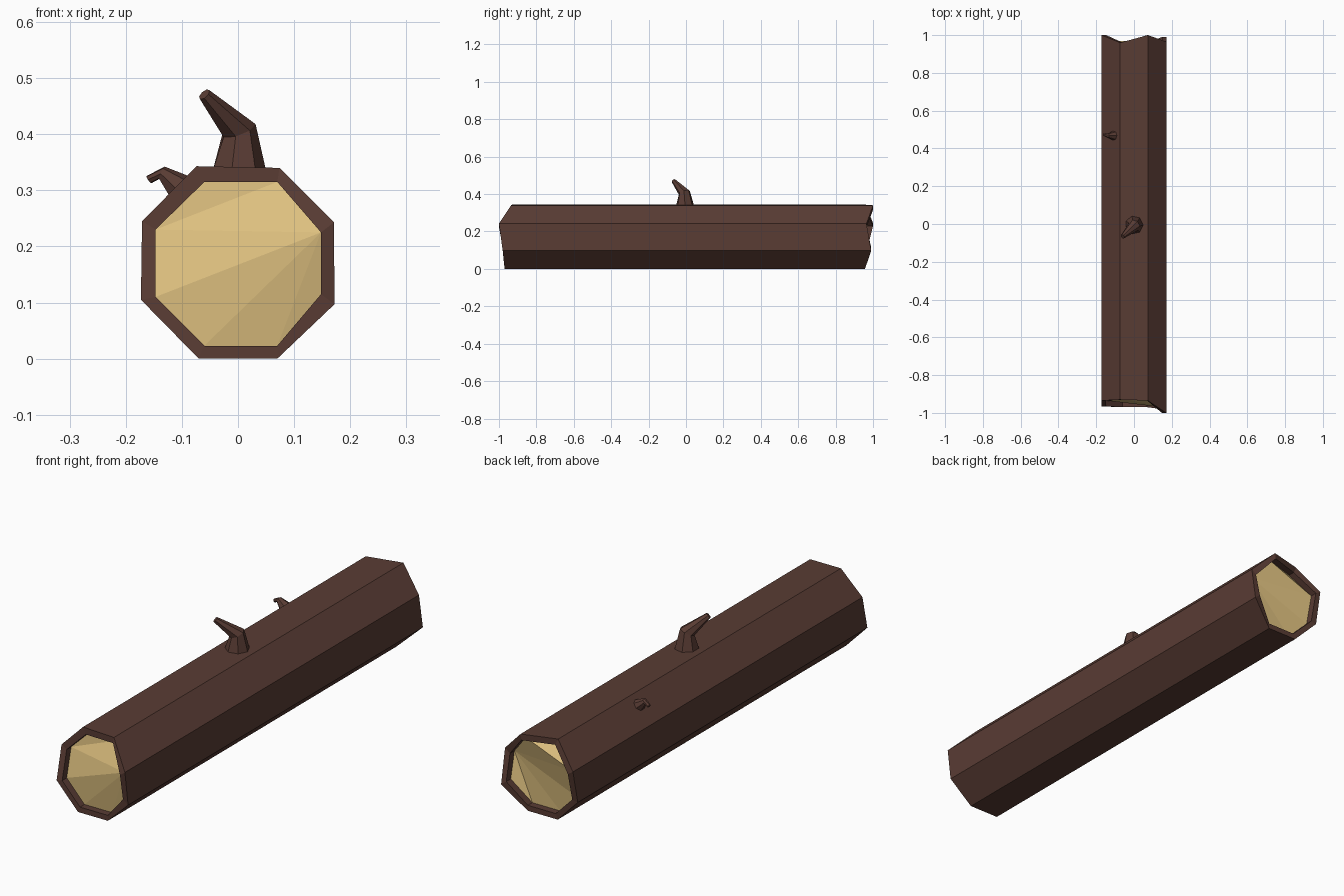
import bpy, math
from mathutils import Vector

if "Cube" in bpy.data.objects:
    bpy.data.objects.remove(bpy.data.objects["Cube"])


def material(name, colour):
    m = bpy.data.materials.new(name)
    m.diffuse_color = (*colour, 1)
    m.use_nodes = True
    m.node_tree.nodes["Principled BSDF"].inputs["Base Color"].default_value = m.diffuse_color
    return m


BARK = material("bark", (0.10, 0.045, 0.034))
WOOD = material("cut_wood", (0.72, 0.52, 0.21))


def add_object(name, verts, faces, mat):
    me = bpy.data.meshes.new(name)
    me.from_pydata(verts, [], faces)
    me.materials.append(mat)
    me.update()
    ob = bpy.data.objects.new(name, me)
    bpy.context.collection.objects.link(ob)
    return ob


def bridge(rings, n):
    return [(r * n + i, r * n + (i + 1) % n, (r + 1) * n + (i + 1) % n, (r + 1) * n + i)
            for r in range(rings - 1) for i in range(n)]


# Octagonal cross-sections (x, z), starting bottom left, and jagged end depths
OUTER = [(-.07, 0), (.07, 0), (.172, .097), (.171, .243),
         (.074, .34), (-.074, .343), (-.171, .245), (-.173, .105)]
INNER = [(-.06, .023), (.07, .023), (.148, .115), (.148, .225),
         (.07, .315), (-.06, .315), (-.147, .23), (-.147, .11)]
FRONT = [-.97, -.97, -.98, -1.0, -.935, -.93, -.935, -.965]
BACK = [.957, .957, .99, .965, 1.0, .96, 1.0, .97]
RECESS = 0.03


def ring(profile, depths, shift=0):
    return [(x, y + shift, z) for (x, z), y in zip(profile, depths)]


# Bark shell: recessed lip, outside, recessed lip
shell = (ring(INNER, FRONT, RECESS) + ring(INNER, FRONT) + ring(OUTER, FRONT)
         + ring(OUTER, BACK) + ring(INNER, BACK) + ring(INNER, BACK, -RECESS))
add_object("log_bark", shell, bridge(6, 8), BARK)

# Pale cut ends, split into uneven facets
FACETS = [(6, 4, 5), (6, 3, 4), (6, 7, 3), (7, 0, 3), (0, 1, 3), (1, 2, 3)]
add_object("front_cut", ring(INNER, FRONT, RECESS), FACETS, WOOD)
add_object("back_cut", ring(INNER, BACK, -RECESS), [f[::-1] for f in FACETS], WOOD)


def twig(name, path, n=7):
    """Tapered bent stub; path holds (centre, axis, radius)."""
    verts = []
    for centre, axis, rad in path:
        rot = Vector((0, 0, 1)).rotation_difference(Vector(axis))
        for i in range(n):
            a = math.tau * i / n
            verts.append(Vector(centre) + rot @ Vector((rad * math.cos(a), rad * math.sin(a), 0)))
    last = (len(path) - 1) * n
    add_object(name, verts, bridge(len(path), n) + [tuple(range(last, last + n))], BARK)


# Branch stubs
twig("large_branch", [((0, -.005, .335), (0, 0, 1), .05),
                      ((.001, -.009, .408), (-.35, -.35, 1), .032),
                      ((-.06, -.066, .471), (-.65, -.5, .7), .012)])
twig("small_branch", [((-.106, .468, .307), (-1, 0, 1), .026),
                      ((-.136, .468, .331), (-1, .1, .45), .0125),
                      ((-.159, .474, .319), (-1, .2, -.7), .008)])
